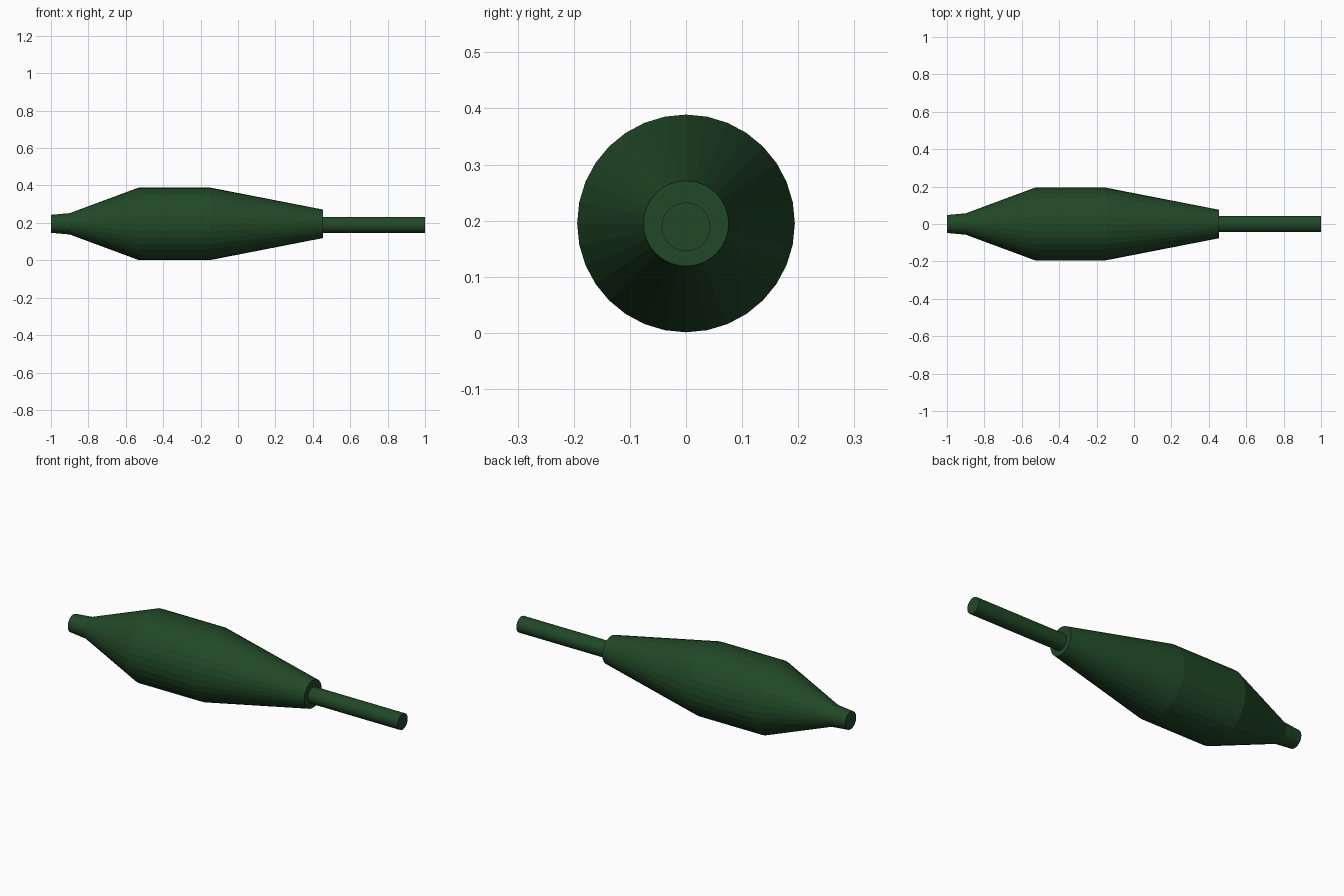
import bpy, bmesh
from math import sin, cos, tau

if "Cube" in bpy.data.objects:
    bpy.data.objects.remove(bpy.data.objects["Cube"])

SIDES = 32

green = bpy.data.materials.new("dark_green")
green.diffuse_color = (0.015, 0.065, 0.02, 1)
green.use_nodes = True
green.node_tree.nodes["Principled BSDF"].inputs["Base Color"].default_value = green.diffuse_color


def lathe_x(name, profile, z):
    """Closed, capped solid of revolution along x from (x, radius) pairs."""
    bm = bmesh.new()
    rings = [[bm.verts.new((x, r * sin(tau * i / SIDES), z + r * cos(tau * i / SIDES)))
              for i in range(SIDES)] for x, r in profile]
    for a, b in zip(rings, rings[1:]):
        for i in range(SIDES):
            j = (i + 1) % SIDES
            bm.faces.new((a[i], a[j], b[j], b[i]))
    bm.faces.new(rings[0])
    bm.faces.new(rings[-1])
    bmesh.ops.recalc_face_normals(bm, faces=bm.faces)
    mesh = bpy.data.meshes.new(name)
    bm.to_mesh(mesh)
    bm.free()
    mesh.materials.append(green)
    obj = bpy.data.objects.new(name, mesh)
    bpy.context.collection.objects.link(obj)
    return obj


# Tapered body with narrow nose and flat tail
lathe_x("body", [(-1.0, 0.048), (-0.9, 0.057), (-0.53, 0.194),
                 (-0.15, 0.194), (0.455, 0.076)], 0.195)

# Thin rod set slightly below the body axis
lathe_x("tail_rod", [(0.44, 0.0435), (1.0, 0.0435)], 0.189)
